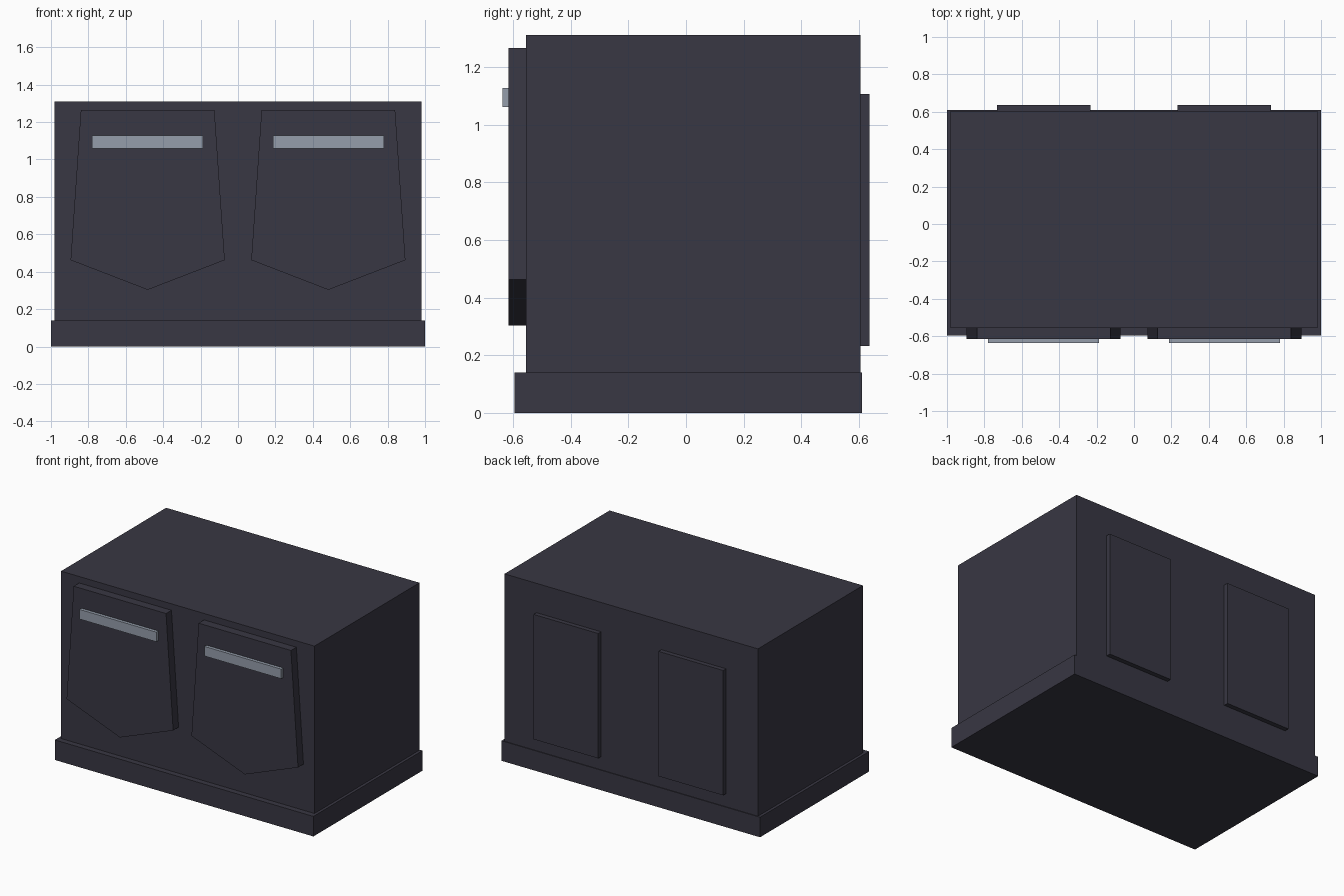
import bpy

if "Cube" in bpy.data.objects:
    bpy.data.objects.remove(bpy.data.objects["Cube"])


def material(name, rgb):
    m = bpy.data.materials.new(name)
    m.diffuse_color = (*rgb, 1.0)
    m.use_nodes = True
    m.node_tree.nodes["Principled BSDF"].inputs["Base Color"].default_value = m.diffuse_color
    return m


CHARCOAL = material("charcoal", (0.040, 0.038, 0.056))
STEEL = material("steel grey", (0.30, 0.34, 0.41))


def add_mesh(name, verts, faces, mat):
    mesh = bpy.data.meshes.new(name)
    mesh.from_pydata(verts, [], faces)
    mesh.materials.append(mat)
    obj = bpy.data.objects.new(name, mesh)
    bpy.context.collection.objects.link(obj)
    return obj


def prism(name, profile, y0, y1, mat):
    """Extrude a front-view (x, z) profile, listed anticlockwise, from y0 to y1."""
    n = len(profile)
    verts = [(x, y0, z) for x, z in profile] + [(x, y1, z) for x, z in profile]
    faces = [tuple(range(n)), tuple(range(2 * n - 1, n - 1, -1))]
    for i in range(n):
        j = (i + 1) % n
        faces.append((i, i + n, j + n, j))
    return add_mesh(name, verts, faces, mat)


def box(name, x0, x1, y0, y1, z0, z1, mat):
    return prism(name, [(x0, z0), (x1, z0), (x1, z1), (x0, z1)], y0, y1, mat)


# Plinth and main cabinet
box("plinth", -1.0, 1.0, -0.595, 0.61, 0.0, 0.14, CHARCOAL)
box("cabinet_body", -0.98, 0.98, -0.555, 0.605, 0.14, 1.31, CHARCOAL)

for side, c in (("left", -0.483), ("right", 0.483)):
    # Tapered front door with a pointed lower edge
    door = [(c, 0.303), (c + 0.412, 0.462), (c + 0.357, 1.265),
            (c - 0.357, 1.265), (c - 0.412, 0.462)]
    prism(side + "_door", door, -0.615, -0.555, CHARCOAL)
    # Bar handle
    box(side + "_handle", c - 0.297, c + 0.297, -0.637, -0.615, 1.06, 1.127, STEEL)
    # Rear panel
    box(side + "_back_panel", c - 0.25, c + 0.25, 0.605, 0.637, 0.232, 1.105, CHARCOAL)
